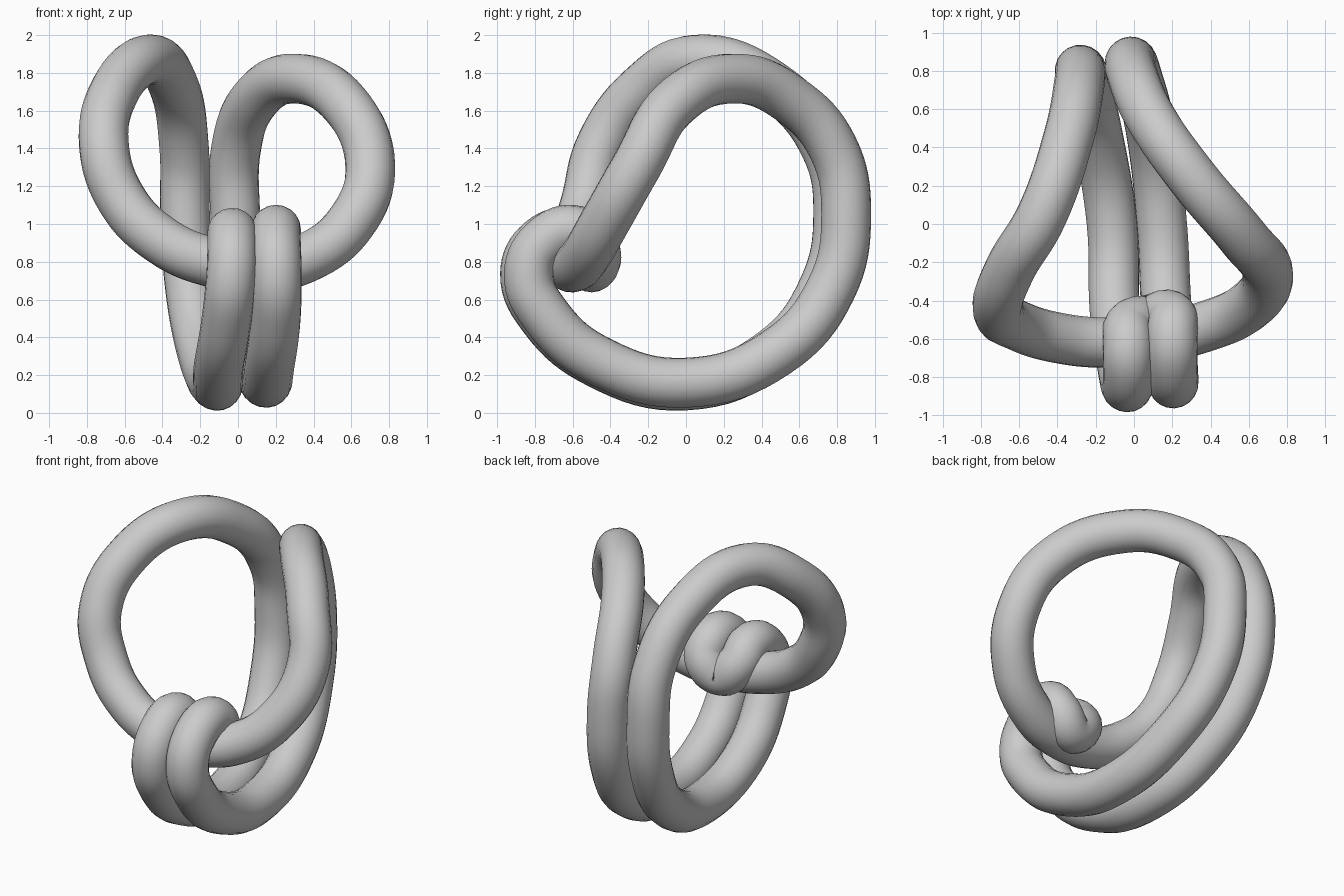
import bpy

RADIUS = 0.132

# Centre line of the bent tube: one closed strand
left_loop = [
    (0.10, -0.60, 0.77), (-0.15, -0.62, 0.80), (-0.40, -0.595, 0.91),
    (-0.61, -0.53, 1.12), (-0.71, -0.45, 1.42), (-0.65, -0.24, 1.71),
    (-0.48, 0.05, 1.87), (-0.34, 0.46, 1.73), (-0.285, 0.74, 1.40),
    (-0.28, 0.805, 1.05), (-0.255, 0.73, 0.67), (-0.19, 0.46, 0.32),
    (-0.115, 0.0, 0.145), (-0.10, -0.46, 0.26), (-0.06, -0.75, 0.50),
    (-0.035, -0.852, 0.74), (-0.03, -0.77, 0.905), (-0.03, -0.63, 0.95),
    (-0.02, -0.53, 0.86),
]
# Short link hidden behind the crossing bar
link = [(0.09, -0.50, 0.77)]
right_loop = [
    (0.19, -0.48, 0.86), (0.20, -0.58, 0.965), (0.20, -0.74, 0.915),
    (0.205, -0.832, 0.74), (0.20, -0.73, 0.50), (0.17, -0.45, 0.27),
    (0.145, 0.0, 0.16), (0.09, 0.48, 0.32), (0.015, 0.77, 0.66),
    (-0.015, 0.848, 1.05), (-0.01, 0.78, 1.40), (0.09, 0.55, 1.66),
    (0.30, 0.25, 1.77), (0.57, -0.07, 1.63), (0.70, -0.26, 1.31),
    (0.60, -0.43, 1.01), (0.36, -0.54, 0.82),
]
points = left_loop + link + right_loop

# Sweep a round section along the smooth path
curve = bpy.data.curves.new("bent_tube_path", 'CURVE')
curve.dimensions = '3D'
curve.resolution_u = 8
curve.bevel_depth = RADIUS
curve.bevel_resolution = 8
spline = curve.splines.new('BEZIER')
spline.bezier_points.add(len(points) - 1)
for bp, co in zip(spline.bezier_points, points):
    bp.co = co
    bp.handle_left_type = bp.handle_right_type = 'AUTO'
spline.use_cyclic_u = True

tube = bpy.data.objects.new("looped_tube", curve)
bpy.context.collection.objects.link(tube)

# Convert to a smooth shaded mesh
bpy.context.view_layer.objects.active = tube
tube.select_set(True)
bpy.ops.object.convert(target='MESH')
bpy.ops.object.shade_smooth()
